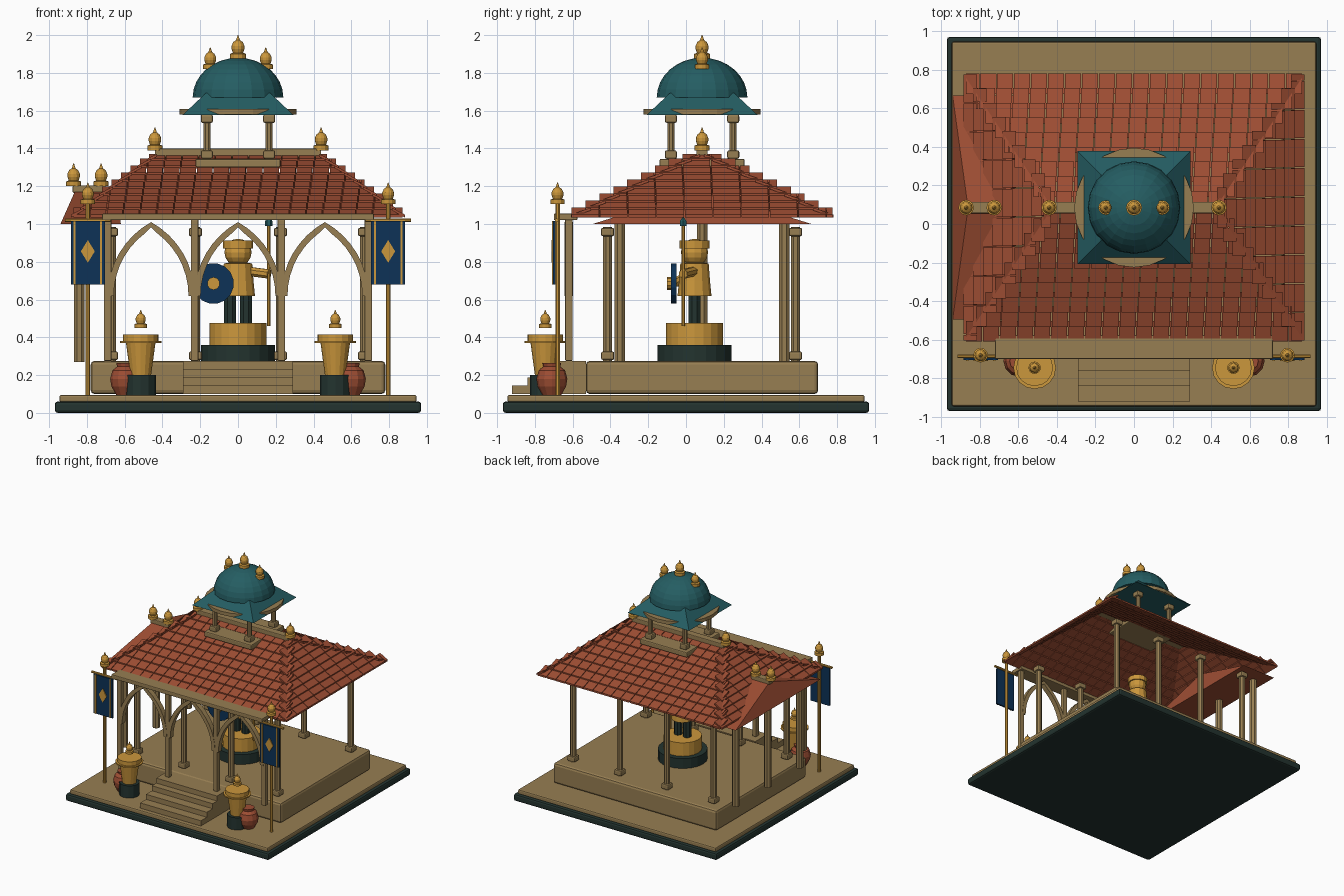
import bpy, bmesh, math
from mathutils import Vector

cube = bpy.data.objects.get("Cube")
if cube:
    bpy.data.objects.remove(cube, do_unlink=True)


def material(name, rgb):
    m = bpy.data.materials.new(name)
    m.use_nodes = True
    m.diffuse_color = (*rgb, 1)
    m.node_tree.nodes["Principled BSDF"].inputs["Base Color"].default_value = (*rgb, 1)
    return m


STONE = material("sandstone", (0.31, 0.21, 0.085))
RED = material("red_tile", (0.34, 0.075, 0.033))
GOLD = material("gold", (0.6, 0.31, 0.045))
TEAL = material("teal", (0.018, 0.11, 0.123))
NAVY = material("navy", (0.004, 0.032, 0.095))
DARK = material("dark_green", (0.017, 0.034, 0.029))
CY = 0.085      # centre of the pavilion along y
FLOOR = 0.275   # top of the plinth


def finish(name, bm, mat, bevel=0):
    bmesh.ops.recalc_face_normals(bm, faces=bm.faces)
    mesh = bpy.data.meshes.new(name)
    bm.to_mesh(mesh)
    bm.free()
    mesh.materials.append(mat)
    ob = bpy.data.objects.new(name, mesh)
    bpy.context.scene.collection.objects.link(ob)
    if bevel:
        mod = ob.modifiers.new("bevel", 'BEVEL')
        mod.width, mod.segments = bevel, 2
    return ob


def hexa(bm, low, high):
    """Closed block between two matching quads."""
    a = [bm.verts.new(p) for p in low]
    b = [bm.verts.new(p) for p in high]
    bm.faces.new(a)
    bm.faces.new(b)
    for i in range(4):
        j = (i + 1) % 4
        bm.faces.new((a[i], a[j], b[j], b[i]))


def box(name, x, y, z, mat, bevel=0):
    """Box from (min, max) ranges."""
    bm = bmesh.new()
    quad = [(x[0], y[0]), (x[1], y[0]), (x[1], y[1]), (x[0], y[1])]
    hexa(bm, [(*p, z[0]) for p in quad], [(*p, z[1]) for p in quad])
    return finish(name, bm, mat, bevel)


def block(name, x, y, w, z, mat, bevel=0):
    return box(name, (x - w, x + w), (y - w, y + w), z, mat, bevel)


def lathe(name, profile, loc, mat, sides=12, turn=0.0):
    """Revolve (radius, height) points about z."""
    bm = bmesh.new()
    rings = []
    for r, h in profile:
        rings.append([bm.verts.new((r * math.cos(a), r * math.sin(a), h))
                      for a in (turn + math.tau * i / sides for i in range(sides))])
    for lo, hi in zip(rings, rings[1:]):
        for i in range(sides):
            j = (i + 1) % sides
            bm.faces.new((lo[i], lo[j], hi[j], hi[i]))
    bm.faces.new(rings[0])
    bm.faces.new(rings[-1])
    ob = finish(name, bm, mat)
    ob.location = loc
    return ob


def rod(name, a, b, r, mat, sides=8):
    a, b = Vector(a), Vector(b)
    ob = lathe(name, [(r, 0), (r, (b - a).length)], a, mat, sides, math.pi / sides)
    ob.rotation_euler = (b - a).to_track_quat('Z', 'Y').to_euler()
    return ob


def finial(name, x, y, z, s=1.0):
    prof = [(.04, 0), (.04, .025), (.026, .03), (.033, .05), (.033, .065),
            (.024, .085), (.01, .095), (.002, .12)]
    return lathe(name, [(r * s, h * s) for r, h in prof], (x, y, z), GOLD)


def column(name, x, y, z0, z1, r=.025, w=.035):
    rod(name + "_shaft", (x, y, z0), (x, y, z1), r, STONE)
    block(name + "_base", x, y, w, (z0 + .005, z0 + .05), STONE, .01)
    block(name + "_capital", x, y, w, (z1 - .05, z1 - .005), STONE, .01)


# Ground slabs, plinth and steps
block("foundation", 0, 0, .97, (0, .06), DARK, .015)
block("courtyard", 0, 0, .945, (.055, .095), STONE, .01)
box("plinth", (-.78, .78), (-.53, .7), (.1, FLOOR), STONE, .02)
for i, y in enumerate((-.92, -.84, -.76, -.7)):
    box("step", (-.29, .29), (y, -.53), (.1, .145 + i * .0433), STONE)

# Main columns
for x in (-.67, -.225, .225, .67):
    for y in (-.415, .58):
        column("column", x, y, FLOOR, .985)

# Front arcade with pointed arches
for x in (-.69, -.23, .23, .69):
    block("arcade_post", x, -.62, .02, (FLOOR, 1.025), STONE, .006)
box("arcade_beam", (-.72, .72), (-.7, -.575), (1.02, 1.055), STONE, .006)


def arch(x, y, half=.23, spring=.62, rise=.39, band=.032, depth=.022):
    bm = bmesh.new()
    c = (rise ** 2 - half ** 2) / (2 * half)
    R = c + half
    for side in (-1, 1):
        sections = []
        top = math.atan2(rise, c)
        for i in range(9):
            a = top * i / 8
            quad = []
            for r, d in ((R, -depth), (R, depth), (R - band, depth), (R - band, -depth)):
                px = max(r * math.cos(a) - c, 0)
                quad.append((x + side * px, y + d, spring + r * math.sin(a)))
            sections.append(quad)
        for lo, hi in zip(sections, sections[1:]):
            hexa(bm, lo, hi)
    return finish("pointed_arch", bm, STONE)


for x in (-.46, 0, .46):
    arch(x, -.62)

# Tiled hip roof
ROWS, EAVE, RISE = 9, 1.02, .335


def tile_slope(bm, direction, out, length, width):
    """Rows of overlapping tiles; out and length run from eave to ridge."""
    dx, dy = direction

    def point(u, t, h):
        d = out[0] + (out[1] - out[0]) * t
        return (dx * d - dy * u, CY + dy * d + dx * u, EAVE + RISE * t + h)

    for row in range(ROWS):
        t0, t1 = row / ROWS, min((row + 1.4) / ROWS, 1)
        half = length[0] + (length[1] - length[0]) * t0
        u = -half - (width / 2 if row % 2 else 0)
        while u < half - .005:
            a, b = max(u, -half), min(u + width - .005, half)
            u += width
            if b - a < .01:
                continue
            quad = ((a, t0, .014), (b, t0, .014), (b, t1, 0), (a, t1, 0))
            hexa(bm, [point(*p) for p in quad],
                 [point(p[0], p[1], p[2] + .015) for p in quad])


tiles = bmesh.new()
for s in (-1, 1):
    tile_slope(tiles, (0, s), (.695, .01), (.87, .42), .088)
    tile_slope(tiles, (s, 0), (.885, .43), (.69, .03), .15)
finish("roof_tiles", tiles, RED)
box("ridge_beam", (-.44, .44), (CY - .03, CY + .03), (1.35, 1.4), STONE, .006)
for x in (-.44, .44):
    finial("ridge_finial", x, CY, 1.39)

# Side porch on the right
porch = bmesh.new()
eave = [porch.verts.new((x, CY + y, 1.0)) for x, y in
        ((-.94, -.58), (-.62, -.58), (-.62, .58), (-.94, .58))]
r0, r1 = porch.verts.new((-.86, CY, 1.18)), porch.verts.new((-.64, CY, 1.18))
for f in ((0, 1, r1, r0), (2, 3, r0, r1), (3, 0, r0), (1, 2, r1), (0, 1, 2, 3)):
    porch.faces.new([eave[v] if isinstance(v, int) else v for v in f])
finish("porch_roof", porch, RED)
box("porch_ridge", (-.875, -.7), (CY - .03, CY + .03), (1.165, 1.205), STONE, .006)
for x in (-.87, -.725):
    finial("porch_finial", x, CY, 1.2)
for y in (-.435, 0, .435):
    rod("porch_post", (-.84, CY + y, .27), (-.84, CY + y, 1.0), .03, STONE)

# Rooftop kiosk with dome
block("kiosk_floor", 0, CY, .225, (1.3, 1.345), STONE, .008)
for x in (-.165, .165):
    for y in (-.165, .165):
        column("kiosk_column", x, CY + y, 1.34, 1.585, .02, .032)
lathe("kiosk_ceiling", [(.31, 0), (.31, .03)], (0, CY, 1.58), STONE, 24)
root = math.sqrt(2)
lathe("kiosk_eave", [(.293 * root, 0), (.17 * root, .115)], (0, CY, 1.578), TEAL, 4, math.pi / 4)
arc = [i * math.pi / 16 for i in range(8)]
lathe("dome", [(.24 * math.cos(a), .21 * math.sin(a)) for a in arc] + [(.003, .21)],
      (0, CY, 1.67), TEAL, 20)
finial("dome_finial", 0, CY, 1.875, 1.04)
for x in (-.147, .147):
    finial("dome_side_finial", x, CY, 1.82, .95)

# Banners, braziers and jars, one set on each side
for s in (-1, 1):
    x = s * .795
    rod("banner_pole", (x, -.68, .09), (x, -.68, 1.12), .013, GOLD)
    finial("banner_finial", x, -.68, 1.105, .95)
    rod("banner_crossbar", (x - .12, -.685, 1.02), (x + .12, -.685, 1.02), .01, GOLD)
    box("banner_cloth", (x - .09, x + .09), (-.705, -.69), (.68, 1.015), NAVY)
    for e in (-.07, .07):
        box("banner_stripe", (x + e - .006, x + e + .006), (-.709, -.704), (.68, 1.015), GOLD)
    diamond = bmesh.new()
    shape = ((0, -.06), (.037, 0), (0, .06), (-.037, 0))
    hexa(diamond, [(x + a, -.711, .855 + b) for a, b in shape],
         [(x + a, -.704, .855 + b) for a, b in shape])
    finish("banner_diamond", diamond, GOLD)

    spot = (s * .515, -.745, 0)
    lathe("brazier_base", [(.08, .095), (.08, .2)], spot, DARK)
    lathe("brazier_bowl", [(.055, .2), (.078, .37), (.11, .37), (.11, .38),
                           (.095, .38), (.095, .415)], spot, GOLD, 16)
    finial("brazier_flame", spot[0], spot[1], .45, .8)
    lathe("clay_jar", [(.05, .095), (.075, .14), (.082, .18), (.07, .225),
                       (.045, .245), (.05, .265)], (s * .595, -.71, 0), RED)

# Guardian statue on its pedestal
FY = .045
lathe("pedestal_base", [(.195, FLOOR), (.195, .36)], (0, FY, 0), DARK, 20)
lathe("pedestal_top", [(.15, .36), (.15, .475)], (0, FY, 0), GOLD, 20)
for x in (-.042, .042):
    rod("statue_leg", (x, FY, .47), (x, FY, .64), .034, DARK)
lathe("statue_torso", [(.09, .62), (.082, .7), (.075, .79), (.03, .8)], (0, FY, 0), GOLD)
ball = [(.072 * math.sin(a), .85 - .072 * math.cos(a))
        for a in (.05 + i * 3.04 / 8 for i in range(9))]
lathe("statue_head", ball, (0, FY, 0), GOLD)
lathe("statue_cap", [(.08, .87), (.08, .912)], (0, FY, 0), GOLD)
rod("statue_spear_arm", (.05, FY, .75), (.165, -.015, .735), .026, GOLD)
rod("statue_shield_arm", (-.05, FY, .75), (-.12, -.05, .69), .026, GOLD)
rod("spear_shaft", (.163, -.015, .46), (.163, -.015, 1.0), .01, GOLD)
lathe("spear_tip", [(.02, .99), (.02, 1.015), (.004, 1.035)], (.163, -.015, 0), TEAL, 6)
rod("shield", (-.13, -.05, .685), (-.13, -.08, .685), .108, NAVY, 16)
rod("shield_boss", (-.13, -.075, .685), (-.13, -.1, .685), .034, GOLD, 10)
